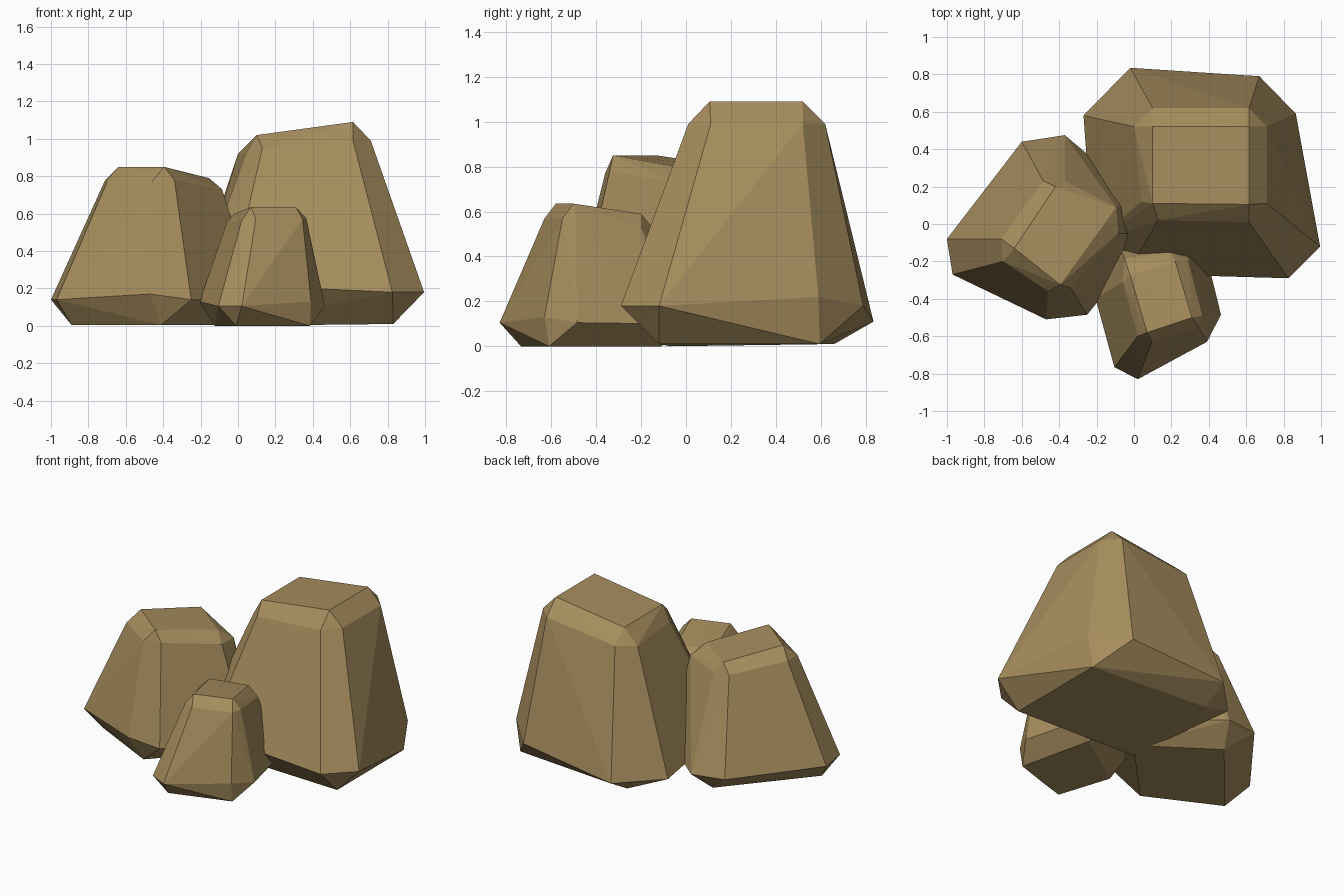
import bpy, bmesh, math

stone = bpy.data.materials.new("tan_stone")
stone.diffuse_color = (0.38, 0.265, 0.11, 1.0)


def rock(name, crown, shoulder, skirt, base):
    """Chamfered boulder: hull of four horizontal-ish rings."""
    bm = bmesh.new()
    for ring in (crown, shoulder, skirt, base):
        for p in ring:
            bm.verts.new(p)
    res = bmesh.ops.convex_hull(bm, input=bm.verts[:])
    loose = [v for v in bm.verts if not v.link_faces]
    bmesh.ops.delete(bm, geom=loose, context='VERTS')
    # merge almost flat triangles back into broad facets
    bmesh.ops.dissolve_limit(bm, angle_limit=math.radians(3),
                             verts=bm.verts[:], edges=bm.edges[:])
    bmesh.ops.recalc_face_normals(bm, faces=bm.faces[:])
    mesh = bpy.data.meshes.new(name)
    bm.to_mesh(mesh)
    bm.free()
    mesh.materials.append(stone)
    obj = bpy.data.objects.new(name, mesh)
    bpy.context.collection.objects.link(obj)
    return obj


# Rings run front, right, back, left (two points per side on the middle rings)
rock("large_rock",
     crown=[(.10, .11, 1.02), (.615, .105, 1.09), (.615, .52, 1.09), (.10, .52, 1.02)],
     shoulder=[(.13, .02, .95), (.615, .01, .99), (.71, .11, .99), (.71, .52, .99),
               (.615, .62, .99), (.10, .62, .93), (0, .52, .92), (.04, .12, .92)],
     skirt=[(-.04, -.265, .22), (.825, -.29, .18), (.995, -.12, .18), (.865, .59, .22),
            (.67, .79, .18), (-.02, .835, .11), (-.27, .58, .11), (-.22, -.10, .18)],
     base=[(-.05, -.07, 0), (.83, -.12, .01), (.83, .595, .01), (-.02, .66, .01)])

rock("medium_rock",
     crown=[(-.64, -.13, .85), (-.395, -.325, .85), (-.155, .005, .79), (-.42, .20, .80)],
     shoulder=[(-.70, -.20, .77), (-.46, -.36, .77), (-.34, -.34, .78), (-.085, -.05, .73),
               (-.095, .09, .72), (-.37, .23, .73), (-.485, .23, .74), (-.71, -.08, .78)],
     skirt=[(-.97, -.27, .14), (-.47, -.51, .17), (-.25, -.485, .14), (.10, -.05, .13),
            (.04, .13, .13), (-.37, .475, .13), (-.60, .44, .14), (-1, -.08, .14)],
     base=[(-.89, -.19, .005), (-.41, -.43, .005), (.02, .02, .005), (-.44, .34, .005)])

rock("small_rock",
     crown=[(.07, -.58, .635), (.31, -.50, .635), (.22, -.20, .59), (-.02, -.275, .60)],
     shoulder=[(.095, -.63, .57), (.345, -.55, .57), (.365, -.49, .575), (.29, -.20, .53),
               (.195, -.15, .53), (-.05, -.185, .53), (-.06, -.31, .555), (.02, -.60, .565)],
     skirt=[(.02, -.83, .105), (.39, -.63, .13), (.465, -.485, .105), (.37, -.10, .10),
            (.27, .02, .10), (-.10, -.06, .12), (-.205, -.40, .13), (-.105, -.765, .105)],
     base=[(-.01, -.735, 0), (.385, -.61, 0), (.27, -.11, 0), (-.125, -.38, 0)])
